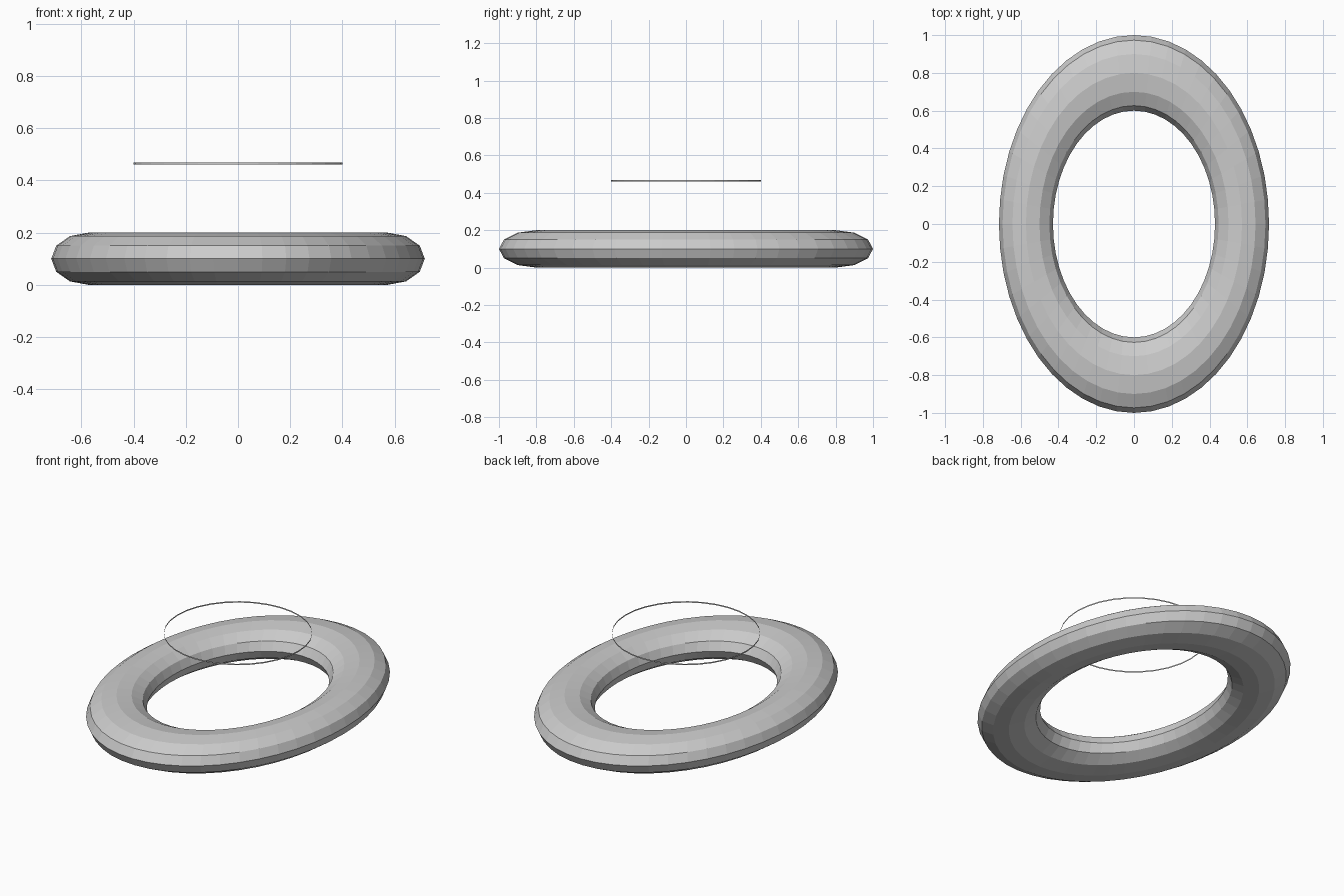
import bpy

if "Cube" in bpy.data.objects:
    bpy.data.objects.remove(bpy.data.objects["Cube"])

# Oval ring: 48 x 12 flat-faced torus, squashed in x and z
bpy.ops.mesh.primitive_torus_add(major_segments=48, minor_segments=12,
                                 major_radius=0.8, minor_radius=0.2,
                                 location=(0, 0, 0.1))
ring = bpy.context.object
ring.name = "oval_ring"
ring.scale = (0.715, 1.0, 0.5)
bpy.ops.object.transform_apply(location=False, rotation=False, scale=True)
for p in ring.data.polygons:
    p.use_smooth = False

# Thin floating hoop: open vertical band with no caps
bpy.ops.mesh.primitive_cylinder_add(vertices=32, radius=0.4, depth=0.008,
                                    end_fill_type='NOTHING',
                                    location=(0, 0, 0.464))
hoop = bpy.context.object
hoop.name = "floating_hoop"
